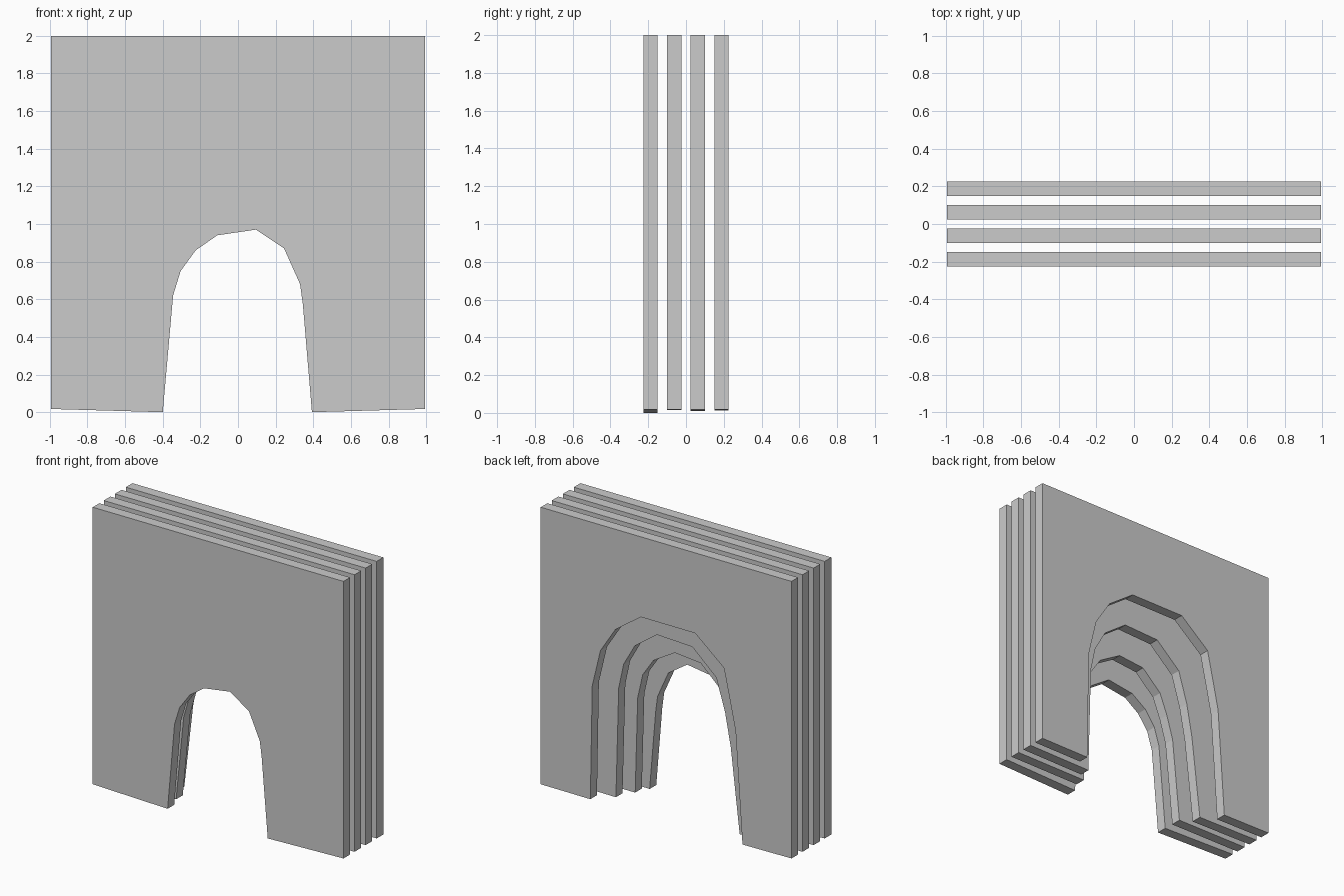
import bpy
import bmesh

if "Cube" in bpy.data.objects:
    bpy.data.objects.remove(bpy.data.objects["Cube"])

HALF_W, TOP, FOOT, THICK = 0.993, 2.0, 0.017, 0.075

# Irregular arch openings, left foot to right foot, widening toward the back
ARCHES = [
    ("front_arch_panel", -0.225,
     [(-.40, 0), (-.345, .62), (-.305, .75), (-.225, .86), (-.11, .94),
      (.095, .97), (.245, .87), (.33, .68), (.345, .57), (.393, 0)]),
    ("second_arch_panel", -0.10,
     [(-.42, .015), (-.36, .62), (-.31, .79), (-.25, .94), (-.10, 1.08),
      (.105, 1.10), (.275, 1.0), (.36, .875), (.40, .70), (.42, .015)]),
    ("third_arch_panel", 0.025,
     [(-.495, .01), (-.425, .61), (-.38, .85), (-.31, 1.08), (-.12, 1.25),
      (.16, 1.262), (.337, 1.134), (.424, .98), (.463, .80), (.485, .012)]),
    ("back_arch_panel", 0.15,
     [(-.605, .013), (-.55, .81), (-.51, 1.0), (-.458, 1.237), (-.23, 1.425),
      (.20, 1.426), (.402, 1.282), (.52, 1.10), (.585, .83), (.60, .015)]),
]


def arch_panel(name, y, arch):
    """Outline a panel with its opening and extrude it in depth."""
    outline = [(-HALF_W, TOP), (-HALF_W, FOOT)] + arch + [(HALF_W, FOOT), (HALF_W, TOP)]
    bm = bmesh.new()
    face = bm.faces.new([bm.verts.new((x, y, z)) for x, z in outline])
    result = bmesh.ops.extrude_face_region(bm, geom=[face], use_keep_orig=True)
    moved = [v for v in result["geom"] if isinstance(v, bmesh.types.BMVert)]
    bmesh.ops.translate(bm, verts=moved, vec=(0, THICK, 0))
    bmesh.ops.recalc_face_normals(bm, faces=bm.faces)
    mesh = bpy.data.meshes.new(name)
    bm.to_mesh(mesh)
    bm.free()
    bpy.context.collection.objects.link(bpy.data.objects.new(name, mesh))


# Four nested panels
for name, y, arch in ARCHES:
    arch_panel(name, y, arch)
